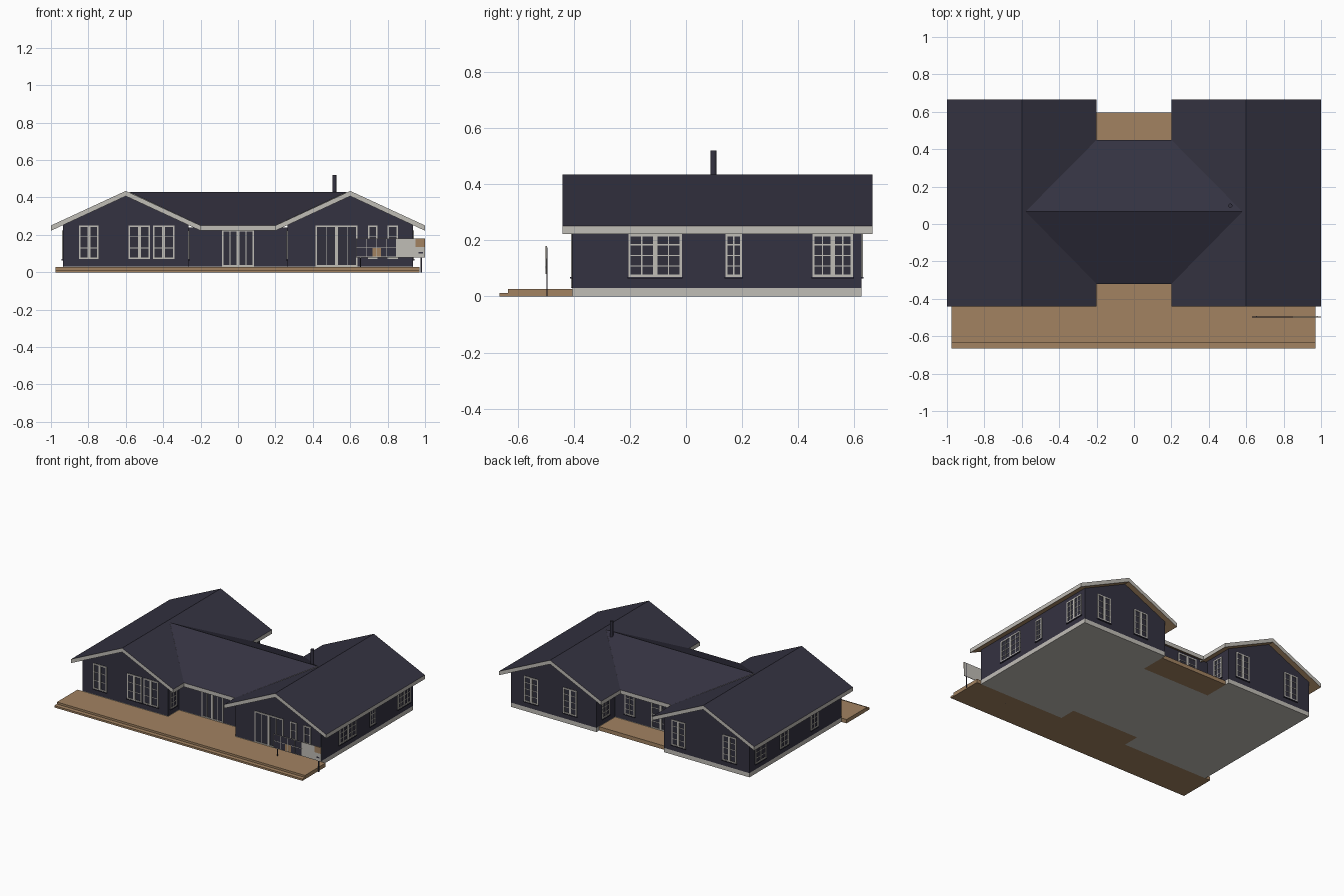
import bpy, bmesh
from mathutils import Vector

if "Cube" in bpy.data.objects:
    bpy.data.objects.remove(bpy.data.objects["Cube"], do_unlink=True)


def material(name, r, g, b):
    m = bpy.data.materials.new(name)
    m.use_nodes = True
    m.diffuse_color = (r, g, b, 1)
    bsdf = m.node_tree.nodes["Principled BSDF"]
    bsdf.inputs["Base Color"].default_value = (r, g, b, 1)
    bsdf.inputs["Roughness"].default_value = 0.8
    return m


NAVY = material("dark navy", 0.034, 0.032, 0.052)
GLASS = material("dark glass", 0.031, 0.030, 0.046)
WHITE = material("off white", 0.53, 0.51, 0.47)
WOOD = material("warm wood", 0.36, 0.225, 0.12)


def finish(name, bm, mats):
    bmesh.ops.recalc_face_normals(bm, faces=bm.faces)
    mesh = bpy.data.meshes.new(name)
    bm.to_mesh(mesh)
    bm.free()
    for m in mats:
        mesh.materials.append(m)
    obj = bpy.data.objects.new(name, mesh)
    bpy.context.collection.objects.link(obj)
    return obj


def add_box(bm, lo, hi, index=0):
    lo, hi = Vector(lo), Vector(hi)
    verts = bmesh.ops.create_cube(bm, size=1)["verts"]
    for v in verts:
        v.co = Vector(l + (h - l) * (c + 0.5) for l, h, c in zip(lo, hi, v.co))
    for f in {f for v in verts for f in v.link_faces}:
        f.material_index = index


def box(name, lo, hi, mat):
    bm = bmesh.new()
    add_box(bm, lo, hi)
    return finish(name, bm, [mat])


def extrude(bm, points, shift):
    """Extrude a closed outline along a vector into a solid."""
    face = bm.faces.new([bm.verts.new(p) for p in points])
    new = bmesh.ops.extrude_face_region(bm, geom=[face])["geom"]
    bmesh.ops.translate(bm, vec=shift, verts=[g for g in new if isinstance(g, bmesh.types.BMVert)])


def paint_roof(bm):
    """Dark on top, wood below, white on the edge boards."""
    bmesh.ops.recalc_face_normals(bm, faces=bm.faces)
    for f in bm.faces:
        f.material_index = 0 if f.normal.z > 0.5 else 2 if f.normal.z < -0.5 else 1


# Main levels
BASE, EAVE, RIDGE, BOARD = 0.03, 0.25, 0.435, 0.028
FRONT, BACK = -0.405, 0.625
MID_FRONT, MID_BACK = -0.285, 0.415
IN, OUT, MID = 0.265, 0.935, 0.6
SLOPE = (RIDGE - EAVE) / 0.4

# Two gabled wings
for side, label in ((-1, "right"), (1, "left")):
    box(f"{label}_wing_base", (min(side * IN, side * OUT), FRONT, 0),
        (max(side * IN, side * OUT), BACK, BASE), WHITE)

    bm = bmesh.new()
    wall_top = EAVE - BOARD + SLOPE * (1 - OUT) + 0.006
    outline = [(IN, BASE), (OUT, BASE), (OUT, wall_top), (MID, RIDGE - BOARD + 0.006), (IN, wall_top)]
    extrude(bm, [(side * x, FRONT, z) for x, z in outline], (0, BACK - FRONT, 0))
    finish(f"{label}_wing_walls", bm, [NAVY])

    bm = bmesh.new()
    top = [(0.2, EAVE), (MID, RIDGE), (1.0, EAVE)]
    outline = top + [(x, z - BOARD) for x, z in reversed(top)]
    extrude(bm, [(side * x, -0.44, z) for x, z in outline], (0, 1.105, 0))
    paint_roof(bm)
    finish(f"{label}_wing_roof", bm, [NAVY, WHITE, WOOD])

# Middle section
box("middle_base", (-IN, MID_FRONT, 0), (IN, MID_BACK, BASE), WHITE)
box("middle_walls", (-IN, MID_FRONT, BASE), (IN, MID_BACK, 0.24), NAVY)

bm = bmesh.new()
layers = []
for drop in (0, BOARD):
    ridge = [bm.verts.new((x, 0.066, RIDGE - 0.006 - drop)) for x in (-0.58, 0.58)]
    eaves = [[bm.verts.new((x, y, EAVE - drop)) for x in (-0.2, 0.2)] for y in (-0.32, 0.45)]
    for e in eaves:
        bm.faces.new((e[0], e[1], ridge[1], ridge[0]))
    layers.append((ridge, eaves))
(r0, e0), (r1, e1) = layers
for a, b in zip(e0, e1):
    bm.faces.new((a[0], a[1], b[1], b[0]))
    for i in range(2):
        bm.faces.new((a[i], r0[i], r1[i], b[i]))
paint_roof(bm)
finish("middle_roof", bm, [NAVY, WHITE, WOOD])

# Chimney pipe
bm = bmesh.new()
bmesh.ops.create_cone(bm, cap_ends=True, segments=16, radius1=0.011, radius2=0.011, depth=0.14)
bmesh.ops.translate(bm, vec=(0.515, 0.098, 0.45), verts=bm.verts)
chimney = finish("chimney", bm, [NAVY])
bpy.context.view_layer.objects.active = chimney
chimney.select_set(True)
bpy.ops.object.shade_smooth_by_angle()

# Decks and step
bm = bmesh.new()
extrude(bm, [(-0.975, -0.635, 0), (0.97, -0.635, 0), (0.97, FRONT, 0), (IN, FRONT, 0), (IN, MID_FRONT, 0),
             (-IN, MID_FRONT, 0), (-IN, FRONT, 0), (-0.975, FRONT, 0)], (0, 0, 0.027))
finish("front_deck", bm, [WOOD])
box("front_step", (-0.975, -0.665, 0), (0.97, -0.635, 0.013), WOOD)
box("back_deck", (-IN, MID_BACK, 0), (IN, 0.595, 0.027), WOOD)


def window(name, axis, wall, out, u0, u1, z0=0.07, z1=0.25, leaves=1, cols=2, rows=4):
    """Framed window or door; axis is the wall normal, out its sign."""
    bm = bmesh.new()

    def part(a, b, c, d, near, far, index):
        n0, n1 = sorted((wall + out * near, wall + out * far))
        if axis == "y":
            add_box(bm, (a, n0, c), (b, n1, d), index)
        else:
            add_box(bm, (n0, a, c), (n1, b, d), index)

    part(u0, u1, z0, z1, -0.002, 0.001, 1)
    width = (u1 - u0) / leaves
    t, thin = 0.008, 0.004
    for k in range(leaves):
        a, b = u0 + k * width, u0 + (k + 1) * width
        part(a, a + t, z0, z1, 0, 0.005, 0)
        part(b - t, b, z0, z1, 0, 0.005, 0)
        part(a + t, b - t, z0, z0 + t, 0, 0.005, 0)
        part(a + t, b - t, z1 - t, z1, 0, 0.005, 0)
        for i in range(1, cols):
            m = a + width * i / cols
            part(m - thin / 2, m + thin / 2, z0 + t, z1 - t, 0, 0.004, 0)
        for j in range(1, rows):
            m = z0 + (z1 - z0) * j / rows
            part(a + t, b - t, m - thin / 2, m + thin / 2, 0, 0.0035, 0)
    if z0 > 0.05:
        part(u0 - 0.003, u1 + 0.003, z0 - 0.006, z0, 0, 0.008, 2)
    finish(name, bm, [WHITE, GLASS, NAVY])


# Front windows and doors
for i, (a, b) in enumerate(((-0.85, -0.745), (-0.585, -0.47), (-0.455, -0.34))):
    window(f"front_window_{i}", "y", FRONT, -1, a, b, leaves=2, cols=1, rows=3)
for i, (a, b) in enumerate(((0.695, 0.745), (0.80, 0.855))):
    window(f"front_narrow_window_{i}", "y", FRONT, -1, a, b, cols=1, rows=3)
window("front_wing_door", "y", FRONT, -1, 0.415, 0.64, z0=BASE, leaves=2, cols=2, rows=1)
window("front_middle_door", "y", MID_FRONT, -1, -0.085, 0.085, z0=BASE, z1=0.225, leaves=2, cols=2, rows=1)

# Side windows
for i, (a, b, n) in enumerate(((-0.205, -0.015, 2), (0.14, 0.20, 1), (0.45, 0.595, 2))):
    window(f"left_side_window_{i}", "x", OUT, 1, a, b, z1=0.222, leaves=n)
for i, (a, b) in enumerate(((-0.14, -0.06), (0.19, 0.28), (0.44, 0.56))):
    window(f"right_side_window_{i}", "x", -OUT, -1, a, b, z1=0.222)

# Back windows and door
for i, x in enumerate((0.775, 0.47, -0.38, -0.78)):
    window(f"back_window_{i}", "y", BACK, 1, x - 0.054, x + 0.054, leaves=2, cols=1)
window("back_middle_window", "y", MID_BACK, 1, 0.11, 0.19, z1=0.225)
window("back_middle_door", "y", MID_BACK, 1, -0.17, -0.02, z0=BASE, z1=0.225, leaves=2, cols=1)

# Inner wing windows facing the courts
for side, label in ((-1, "right"), (1, "left")):
    window(f"{label}_front_court_window", "x", side * IN, -side, -0.38, -0.31, z1=0.222)
    window(f"{label}_back_court_window", "x", side * IN, -side, 0.48, 0.56, z1=0.222)

# Yard sign: tiled panel, pale panel and posts
Y = -0.497
bm = bmesh.new()
add_box(bm, (0.63, Y - 0.002, 0.08), (0.85, Y + 0.002, 0.18), 0)
add_box(bm, (0.85, Y - 0.002, 0.08), (1.0, Y + 0.002, 0.18), 1)
add_box(bm, (0.95, Y - 0.003, 0.135), (1.0, Y, 0.18), 2)
add_box(bm, (0.72, Y - 0.003, 0.08), (0.765, Y, 0.13), 2)
add_box(bm, (0.965, Y - 0.003, 0.1), (0.99, Y, 0.108), 0)
for i in range(5):
    x = 0.63 + 0.054 * i
    add_box(bm, (x, Y - 0.0035, 0.08), (x + 0.003, Y, 0.18), 1)
for z in (0.08, 0.13, 0.177):
    add_box(bm, (0.63, Y - 0.0035, z), (0.85, Y, z + 0.003), 1)
for x in (0.655, 0.98):
    add_box(bm, (x - 0.003, Y, 0), (x + 0.003, Y + 0.004, 0.175), 0)
finish("yard_sign", bm, [NAVY, WHITE, WOOD])
